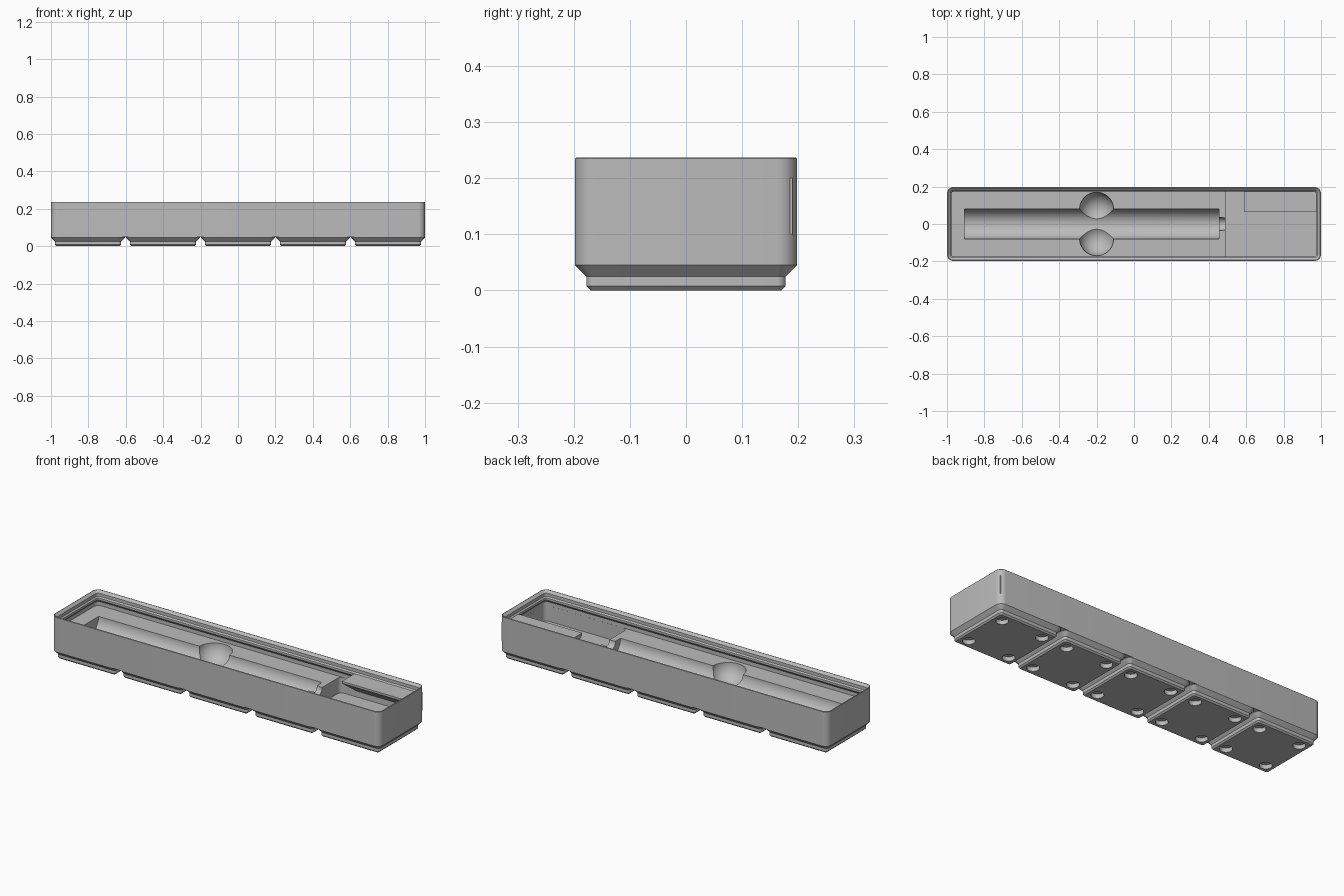
import bpy, bmesh
from math import pi, cos, sin
from mathutils import Matrix

if "Cube" in bpy.data.objects:
    bpy.data.objects.remove(bpy.data.objects["Cube"])

# Main dimensions
PITCH, HALF_X, HALF_Y = 0.401, 1.0, 0.198
LEDGE, FLOOR, BASE_TOP, TOP = 0.2005, 0.152, 0.0478, 0.237
CORNER, WALL = 0.0358, 0.0091

grey = bpy.data.materials.new("grey plastic")
grey.use_nodes = True
colour = (0.5, 0.5, 0.5, 1)
grey.diffuse_color = colour
grey.node_tree.nodes["Principled BSDF"].inputs["Base Color"].default_value = colour


def finish(name, bm):
    bmesh.ops.recalc_face_normals(bm, faces=bm.faces)
    mesh = bpy.data.meshes.new(name)
    bm.to_mesh(mesh)
    bm.free()
    mesh.materials.append(grey)
    obj = bpy.data.objects.new(name, mesh)
    bpy.context.collection.objects.link(obj)
    return obj


def activate(obj):
    bpy.ops.object.select_all(action='DESELECT')
    obj.select_set(True)
    bpy.context.view_layer.objects.active = obj


def loft(name, rings, cx=0, steps=8):
    """Stack rounded rectangles given as (half x, half y, radius, z)."""
    bm = bmesh.new()
    loops = []
    for hx, hy, r, z in rings:
        loop = []
        for q, (sx, sy) in enumerate([(1, 1), (-1, 1), (-1, -1), (1, -1)]):
            for i in range(steps + 1):
                a = (q + i / steps) * pi / 2
                loop.append(bm.verts.new((cx + sx * (hx - r) + r * cos(a),
                                          sy * (hy - r) + r * sin(a), z)))
        loops.append(loop)
    for low, high in zip(loops, loops[1:]):
        n = len(low)
        for i in range(n):
            j = (i + 1) % n
            bm.faces.new((low[i], low[j], high[j], high[i]))
    bm.faces.new(loops[0][::-1])
    bm.faces.new(loops[-1])
    return finish(name, bm)


def cylinder(name, r1, r2, depth, matrix, segments=48):
    bm = bmesh.new()
    bmesh.ops.create_cone(bm, cap_ends=True, segments=segments, radius1=r1,
                          radius2=r2, depth=depth, matrix=matrix)
    return finish(name, bm)


def along_x(x0, x1, r0, r1, name):
    turn = Matrix.Translation(((x0 + x1) / 2, 0, FLOOR)) @ Matrix.Rotation(pi / 2, 4, 'Y')
    return cylinder(name, r0, r1, x1 - x0, turn, 64)


def cut(target, cutter):
    cutter.hide_render = True
    mod = target.modifiers.new("cut", 'BOOLEAN')
    mod.operation = 'DIFFERENCE'
    mod.solver = 'EXACT'
    mod.object = cutter
    activate(target)
    bpy.ops.object.modifier_apply(modifier=mod.name)
    bpy.data.objects.remove(cutter)


def smooth(obj):
    activate(obj)
    bpy.ops.object.shade_smooth_by_angle()


# Tray body: stacking lip, undercut below it, sunken floor (inset, height)
profile = [(0, BASE_TOP), (0, TOP - 0.002), (0.002, TOP), (0.0045, TOP),
           (0.0181, 0.2244), (0.0181, 0.2072), (0.0248, LEDGE),
           (0.0248, 0.189), (WALL, 0.1733), (WALL, FLOOR)]
body = loft("tray_body", [(HALF_X - d, HALF_Y - d, max(CORNER - d, 0.0105), z)
                          for d, z in profile])

# Long half-round groove with finger holes and a tapered neck
cut(body, along_x(-0.905, 0.455, 0.08, 0.08, "groove_cutter"))
for side in (-1, 1):
    ball = bmesh.new()
    bmesh.ops.create_uvsphere(ball, u_segments=48, v_segments=25, radius=0.091,
                              matrix=Matrix.Translation((-0.2, side * 0.079, FLOOR)))
    cut(body, finish("finger_cutter", ball))
cut(body, along_x(0.44, 0.51, 0.038, 0.03, "neck_cutter"))

# Deep end pocket
px0, px1, py = 0.49, HALF_X - WALL - 0.0004, HALF_Y - WALL - 0.0004
cut(body, loft("pocket_cutter", [((px1 - px0) / 2, py, 0.0267, z)
                                 for z in (0.067, FLOOR + 0.004)],
               cx=(px0 + px1) / 2))
smooth(body)

# Label shelf with sloped underside
bm = bmesh.new()
section = [(0.1895, LEDGE), (0.063, LEDGE), (0.063, LEDGE - 0.0115), (0.1895, 0.099)]
face = bm.faces.new([bm.verts.new((0.588, y, z)) for y, z in section])
side = bmesh.ops.extrude_face_region(bm, geom=[face])["geom"]
bmesh.ops.translate(bm, vec=(0.403, 0, 0),
                    verts=[v for v in side if isinstance(v, bmesh.types.BMVert)])
finish("label_shelf", bm)

# Five stepped feet, each with four round sockets underneath
for n in range(5):
    x = (n - 2) * PITCH
    foot = loft(f"foot_{n + 1}", [(0.170, 0.170, 0.0076, 0),
                                  (0.1776, 0.1776, 0.0153, 0.0076),
                                  (0.1776, 0.1776, 0.0153, 0.0248),
                                  (HALF_Y, HALF_Y, CORNER, 0.0454),
                                  (HALF_Y, HALF_Y, CORNER, BASE_TOP)], cx=x)
    for sx in (-1, 1):
        for sy in (-1, 1):
            spot = Matrix.Translation((x + sx * 0.124, sy * 0.124, 0))
            cut(foot, cylinder("socket_cutter", 0.031, 0.031, 0.046, spot))
    smooth(foot)
